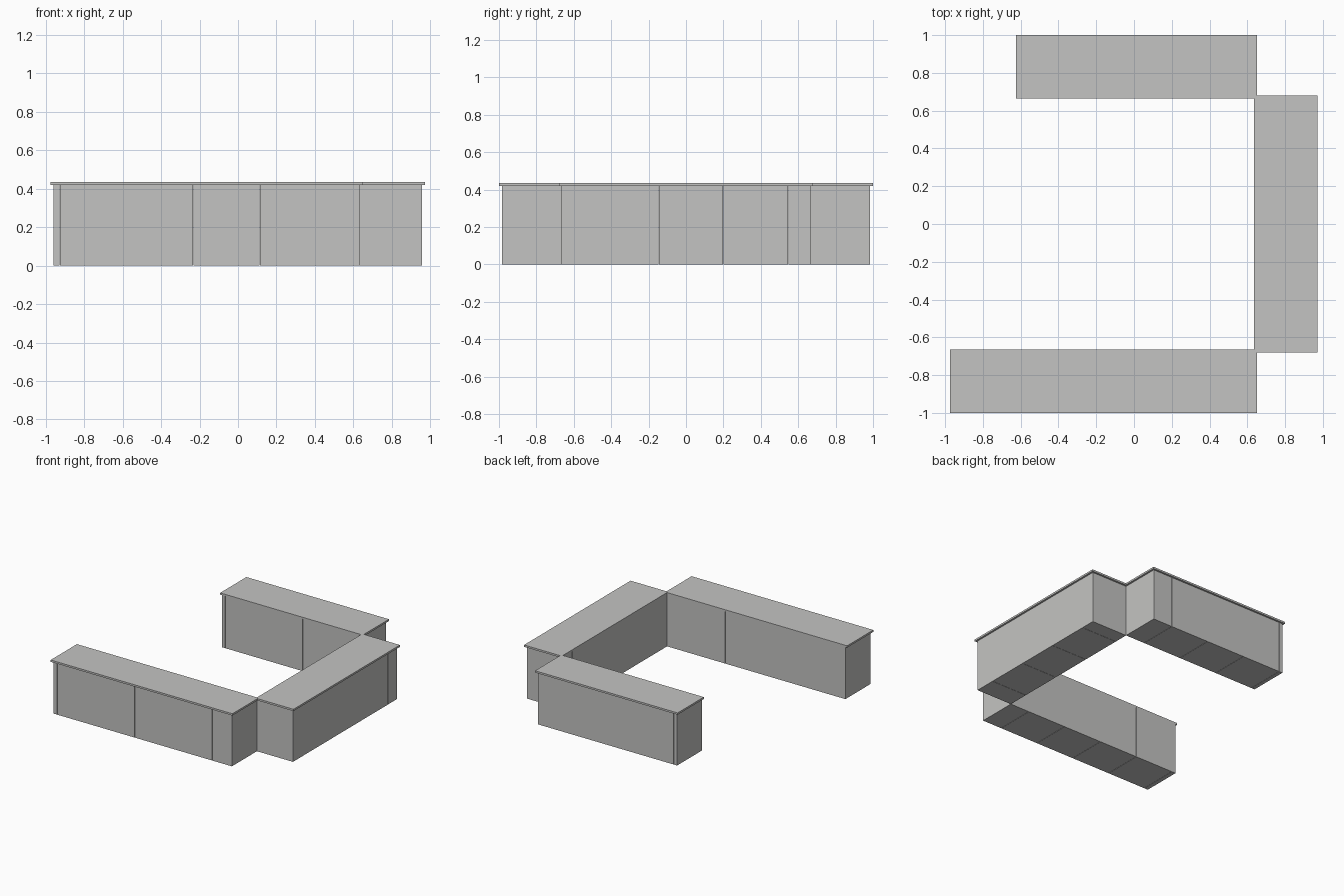
import bpy
from mathutils import Vector

if "Cube" in bpy.data.objects:
    bpy.data.objects.remove(bpy.data.objects["Cube"])

BODY_H, TOP_H = 0.42, 0.435   # cabinet height, overall height
LIP = 0.015                   # worktop overhang
GAP = 0.002                   # joint between neighbouring cabinets

grey = bpy.data.materials.new("warm_grey")
grey.diffuse_color = (0.55, 0.55, 0.54, 1)
grey.use_nodes = True
grey.node_tree.nodes["Principled BSDF"].inputs["Base Color"].default_value = grey.diffuse_color


def box(name, lo, hi):
    """Axis-aligned box between two corners."""
    lo, hi = Vector(lo), Vector(hi)
    bpy.ops.mesh.primitive_cube_add(size=1, location=(lo + hi) / 2)
    ob = bpy.context.object
    ob.name = name
    ob.scale = hi - lo
    bpy.ops.object.transform_apply(location=False, rotation=False, scale=True)
    ob.data.materials.append(grey)


def cabinets(name, axis, cuts, across):
    """Row of cabinets along an axis, split at the given joints."""
    last = len(cuts) - 2
    for i, (a, b) in enumerate(zip(cuts, cuts[1:])):
        a += GAP / 2 if i > 0 else 0
        b -= GAP / 2 if i < last else 0
        if axis == "x":
            lo, hi = (a, across[0], 0), (b, across[1], BODY_H)
        else:
            lo, hi = (across[0], a, 0), (across[1], b, BODY_H)
        box(f"{name}_cabinet_{i + 1}", lo, hi)


# Front run, with a narrow filler panel at its open end
cabinets("front", "x", [-0.96, -0.926, -0.58, -0.233, 0.114, 0.46, 0.635],
         (-0.985, -0.665))
box("front_worktop", (-0.96 - LIP, -1.0, BODY_H), (0.635 + LIP, -0.665, TOP_H))

# Right run, touching the other two at its inner corners
cabinets("right", "y", [-0.665, -0.492, -0.146, 0.2, 0.546, 0.665],
         (0.635, 0.957))
box("right_worktop", (0.635, -0.665 - LIP, BODY_H),
    (0.957 + LIP, 0.665 + LIP, TOP_H))

# Back run, shorter, with the same filler panel
cabinets("back", "x", [-0.61, -0.58, -0.233, 0.114, 0.46, 0.635],
         (0.665, 0.985))
box("back_worktop", (-0.61 - LIP, 0.665, BODY_H), (0.635 + LIP, 1.0, TOP_H))
